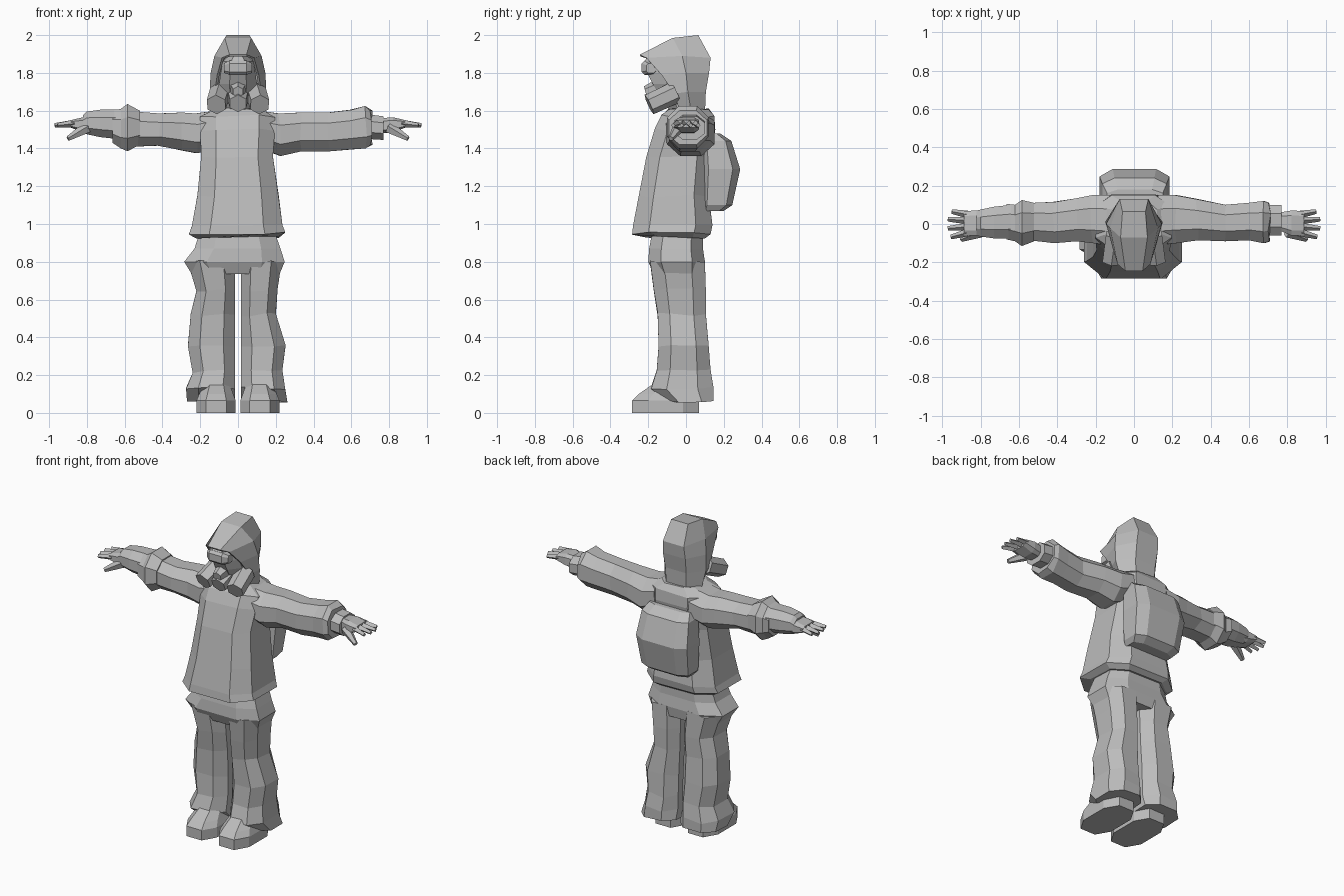
import bpy, bmesh, random
from mathutils import Vector

random.seed(4)
cloth = bpy.data.materials.new("plain_grey")
cloth.diffuse_color = (0.5, 0.5, 0.5, 1)


def finish(name, bm):
    bmesh.ops.recalc_face_normals(bm, faces=bm.faces)
    me = bpy.data.meshes.new(name)
    bm.to_mesh(me)
    bm.free()
    me.materials.append(cloth)
    ob = bpy.data.objects.new(name, me)
    bpy.context.collection.objects.link(ob)
    return ob


def loft(name, rings, axis="z", k=0.45, jitter=0.0):
    """Eight-sided sections; each ring is (position, min_u, max_u, min_v, max_v)."""
    unit = [(1, k), (k, 1), (-k, 1), (-1, k), (-1, -k), (-k, -1), (k, -1), (1, -k)]
    bm = bmesh.new()
    rows = []
    for t, u0, u1, v0, v1 in rings:
        row = []
        for a, b in unit:
            u = (u0 + u1) / 2 + a * (u1 - u0) / 2
            v = (v0 + v1) / 2 + b * (v1 - v0) / 2
            s = t + random.uniform(-jitter, jitter)
            row.append(bm.verts.new((u, v, s) if axis == "z" else (s, u, v)))
        rows.append(row)
    for r, q in zip(rows, rows[1:]):
        for i in range(8):
            j = (i + 1) % 8
            bm.faces.new((r[i], r[j], q[j], q[i]))
    bm.faces.new(rows[0])
    bm.faces.new(rows[-1])
    return finish(name, bm)


def tube(name, p0, p1, r0, r1, sides=6):
    """Tapered prism between two points."""
    p0, p1 = Vector(p0), Vector(p1)
    bm = bmesh.new()
    bmesh.ops.create_cone(bm, cap_ends=True, segments=sides, radius1=r0, radius2=r1,
                          depth=(p1 - p0).length)
    turn = (p1 - p0).to_track_quat("Z", "Y").to_matrix().to_4x4()
    bm.transform(turn)
    bmesh.ops.translate(bm, verts=bm.verts, vec=(p0 + p1) / 2)
    return finish(name, bm)


# Jacket body with flared hem
loft("jacket", [(.93, -.22, .215, -.21, .10), (.95, -.26, .25, -.285, .13),
                (.99, -.245, .235, -.28, .14), (1.15, -.215, .215, -.25, .12),
                (1.35, -.195, .185, -.21, .13), (1.5, -.2, .195, -.165, .155),
                (1.57, -.2, .195, -.13, .15), (1.61, -.12, .12, -.09, .12)],
     k=.58, jitter=.008)

# Right sleeve is full length, left one is rolled up
loft("right_sleeve", [(.12, -.11, .15, 1.40, 1.60), (.22, -.10, .15, 1.36, 1.585),
                      (.33, -.085, .13, 1.385, 1.59), (.48, -.09, .10, 1.385, 1.59),
                      (.6, -.085, .11, 1.395, 1.605), (.68, -.10, .12, 1.40, 1.625),
                      (.705, -.09, .11, 1.42, 1.60)], "x", jitter=.008)
loft("right_cuff", [(.69, -.06, .10, 1.45, 1.58), (.77, -.06, .10, 1.445, 1.57)], "x")
loft("left_sleeve", [(-.12, -.11, .15, 1.40, 1.60), (-.22, -.10, .15, 1.375, 1.585),
                     (-.3, -.09, .135, 1.39, 1.59), (-.42, -.1, .115, 1.415, 1.585),
                     (-.54, -.085, .11, 1.41, 1.595)], "x", jitter=.008)
loft("left_rolled_cuff", [(-.52, -.09, .11, 1.42, 1.60), (-.585, -.115, .125, 1.385, 1.635),
                          (-.62, -.09, .10, 1.40, 1.61), (-.665, -.08, .105, 1.43, 1.60)], "x")
loft("left_forearm", [(-.64, -.075, .10, 1.45, 1.605), (-.73, -.075, .09, 1.46, 1.605),
                      (-.80, -.065, .075, 1.475, 1.595), (-.82, -.06, .07, 1.485, 1.575)], "x")

for side, s in (("right", 1), ("left", -1)):
    # Hand: palm, four spread fingers and a drooping thumb
    loft(side + "_palm", [(s * .76, -.035, .06, 1.48, 1.56), (s * .82, -.06, .07, 1.485, 1.565),
                          (s * .885, -.06, .068, 1.51, 1.55)], "x", k=.6)
    for i, (y, y_tip, x_tip) in enumerate([(-.045, -.068, .955), (-.014, -.023, .97),
                                           (.018, .025, .97), (.05, .065, .95)]):
        tube(f"{side}_finger_{i}", (s * .87, y, 1.532), (s * x_tip, y_tip, 1.522), .02, .012, 4)
    tube(side + "_thumb", (s * .80, -.04, 1.51), (s * .90, -.08, 1.452), .032, .014, 5)

    # Trouser leg; outer edge differs left and right
    legs = [(.80, .23, .265, -.19, .10), (.65, .21, .22, -.17, .105), (.52, .20, .25, -.15, .105),
            (.35, .252, .265, -.145, .12), (.22, .235, .24, -.155, .13),
            (.13, .25, .275, -.185, .145), (.06, .262, .27, -.10, .145)]
    loft(side + "_trouser_leg", [(z, s * .015, s * (r if s > 0 else l), a, b)
                                 for z, r, l, a, b in legs], k=.5, jitter=.01)

    # Shoe
    loft(side + "_shoe", [(0, s * .012, s * .22, -.285, .07), (.065, s * .012, s * .22, -.285, .07),
                          (.10, s * .025, s * .205, -.25, .07),
                          (.17, s * .05, s * .175, -.15, .07)], k=.52)

    # Mask canister
    tube(side + "_mask_canister", (s * .095, -.055, 1.697), (s * .115, -.195, 1.632), .058, .056)

# Trouser hips
loft("trouser_hips", [(.735, -.245, .22, -.17, .09), (.80, -.285, .247, -.2, .10),
                      (.87, -.23, .225, -.195, .09), (.95, -.205, .197, -.18, .09)], k=.55)

# Backpack
loft("backpack", [(1.07, -.14, .15, .08, .20), (1.10, -.165, .17, .08, .245),
                  (1.29, -.18, .185, .08, .287), (1.44, -.165, .17, .08, .24),
                  (1.48, -.14, .15, .08, .18)], k=.62)

# Head, goggles and mask
loft("head", [(1.56, -.08, .08, -.06, .08), (1.65, -.09, .09, -.12, .09),
              (1.74, -.1, .1, -.175, .10), (1.80, -.092, .092, -.205, .1),
              (1.86, -.08, .08, -.222, .1), (1.89, -.05, .05, -.2, .08)])
loft("goggles", [(-.075, -.21, -.16, 1.80, 1.85), (-.045, -.235, -.16, 1.79, 1.865),
                 (.045, -.235, -.16, 1.79, 1.865), (.075, -.21, -.16, 1.80, 1.85)], "x", k=.6)
tube("mask_nose", (0, -.14, 1.72), (0, -.215, 1.70), .05, .03, 6)
tube("mask_front", (0, -.08, 1.69), (0, -.20, 1.638), .065, .05, 6)

# Hood: mirrored arcs (opening edge, side, back) stacked from neck to crown
arcs = [[(.09, -.03, 1.58), (.13, .03, 1.58), (.07, .10, 1.58)],
        [(.125, -.06, 1.69), (.15, .01, 1.70), (.075, .105, 1.70)],
        [(.11, -.13, 1.79), (.145, .0, 1.80), (.08, .122, 1.80)],
        [(.085, -.21, 1.88), (.125, -.02, 1.89), (.075, .13, 1.88)],
        [(.045, -.245, 1.897), (.07, -.07, 1.985), (.06, .065, 2.0)]]
bm = bmesh.new()
rows = [[bm.verts.new((-x, y, z)) for x, y, z in arc] + [bm.verts.new(p) for p in reversed(arc)]
        for arc in arcs]
for r, q in zip(rows, rows[1:]):
    for i in range(5):
        bm.faces.new((r[i], r[i + 1], q[i + 1], q[i]))
top = rows[-1]
bm.faces.new((top[0], top[1], top[4], top[5]))
bm.faces.new((top[1], top[2], top[3], top[4]))
hood = finish("hood", bm)
thick = hood.modifiers.new("cloth_thickness", "SOLIDIFY")
thick.thickness = .012
thick.offset = -1
